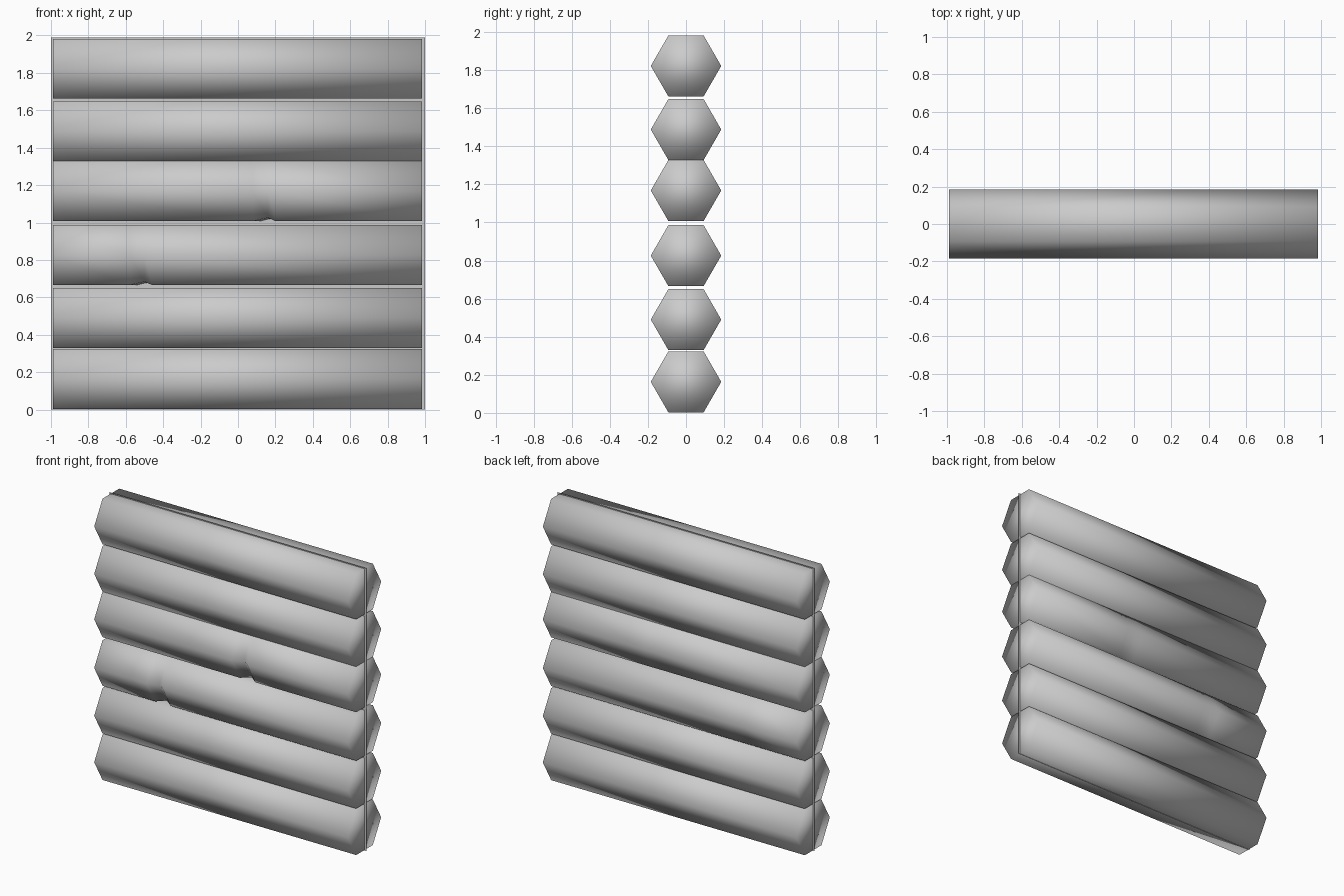
import bpy, bmesh, math

if "Cube" in bpy.data.objects:
    bpy.data.objects.remove(bpy.data.objects["Cube"])

R = 0.185                      # hexagon radius of a log
X0, X1 = -0.99, 0.985          # log ends


def make_object(name, bm, smooth):
    bmesh.ops.recalc_face_normals(bm, faces=bm.faces)
    for f in bm.faces:
        f.smooth = smooth
    me = bpy.data.meshes.new(name)
    bm.to_mesh(me)
    bm.free()
    ob = bpy.data.objects.new(name, me)
    bpy.context.collection.objects.link(ob)
    return ob


def make_log(name, zc, dent_x=None):
    """Six-sided log along x, optionally with a small chip on its front edge."""
    stations = [(X0, 0)]
    if dent_x is not None:
        stations += [(dent_x - 0.08, 0), (dent_x, 0.03), (dent_x + 0.04, 0)]
    stations.append((X1, 0))
    bm = bmesh.new()
    rings = []
    for x, depth in stations:
        ring = []
        for i in range(6):
            a = math.radians(60 * i)
            y, z = R * math.cos(a), R * math.sin(a)
            if i == 3:                       # front edge
                y += depth
            elif i == 4:                     # lower front edge
                y += depth * 0.6
                z += depth * 0.6
            ring.append(bm.verts.new((x, y, zc + z)))
        rings.append(ring)
    for a, b in zip(rings, rings[1:]):
        for i in range(6):
            j = (i + 1) % 6
            bm.faces.new((a[i], a[j], b[j], b[i]))
    bm.faces.new(rings[0])
    bm.faces.new(rings[-1])
    return make_object(name, bm, True)


# stacked logs, bottom to top, two of them chipped
centres = [0.163, 0.49, 0.826, 1.168, 1.488, 1.822]
chips = {2: -0.5, 3: 0.16}
for n, zc in enumerate(centres):
    make_log(f"log_{n + 1}", zc, chips.get(n))

# thin sheet closing the gaps between the logs
bm = bmesh.new()
bm.faces.new([bm.verts.new(c) for c in
              ((-1, 0, 0), (1, 0, 0), (1, 0, 1.99), (-1, 0, 1.99))])
make_object("backing_sheet", bm, False)
